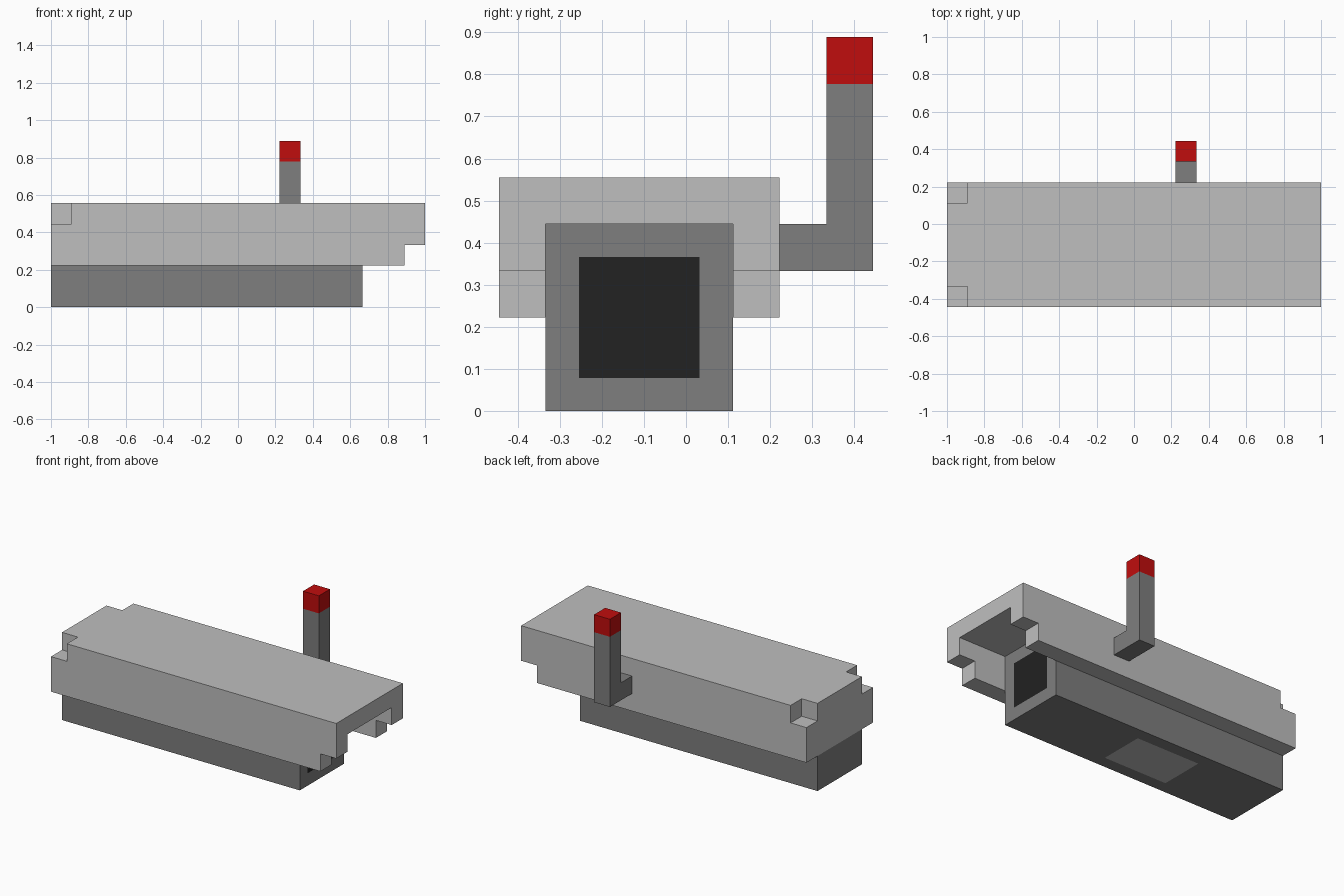
import bpy, bmesh
from mathutils import Vector

if "Cube" in bpy.data.objects:
    bpy.data.objects.remove(bpy.data.objects["Cube"], do_unlink=True)

U = 2 / 18  # block size


def material(name, r, g, b):
    m = bpy.data.materials.new(name)
    m.use_nodes = True
    m.diffuse_color = (r, g, b, 1)
    m.node_tree.nodes["Principled BSDF"].inputs["Base Color"].default_value = (r, g, b, 1)
    return m


light_grey = material("light grey", 0.52, 0.52, 0.52)
mid_grey = material("mid grey", 0.21, 0.21, 0.21)
near_black = material("near black", 0.016, 0.016, 0.016)
red = material("red", 0.53, 0.004, 0.004)


def add_object(name, bm, *mats):
    bmesh.ops.recalc_face_normals(bm, faces=bm.faces)
    me = bpy.data.meshes.new(name)
    bm.to_mesh(me)
    bm.free()
    for m in mats:
        me.materials.append(m)
    ob = bpy.data.objects.new(name, me)
    bpy.context.collection.objects.link(ob)
    return ob


def prism(points, axis, lo, hi):
    """Extrude a profile along x (points are y, z) or y (points are x, z); in blocks."""
    bm = bmesh.new()
    place = (lambda p: (lo, p[0], p[1])) if axis == "x" else (lambda p: (p[0], lo, p[1]))
    face = bm.faces.new([bm.verts.new(Vector(place(p)) * U) for p in points])
    new = bmesh.ops.extrude_face_region(bm, geom=[face])["geom"]
    step = Vector((1, 0, 0) if axis == "x" else (0, 1, 0)) * (hi - lo) * U
    bmesh.ops.translate(bm, vec=step, verts=[v for v in new if isinstance(v, bmesh.types.BMVert)])
    bmesh.ops.recalc_face_normals(bm, faces=bm.faces)
    return bm


def box(x, y, z):
    return prism([(x[0], z[0]), (x[1], z[0]), (x[1], z[1]), (x[0], z[1])], "y", *y)


# Upper housing: stepped side profile with a hollow front and two rear corner notches
housing = add_object("housing", prism(
    [(-9, 2), (8, 2), (8, 3), (9, 3), (9, 5), (-9, 5)], "y", -4, 2), light_grey)
cuts = [((5, 10), (-3, 1), (1, 4)),
        ((-10, -8), (-5, -3), (4, 6)),
        ((-10, -8), (1, 3), (4, 6))]
bpy.context.view_layer.objects.active = housing
for cut in cuts:
    cutter = add_object("cutter", box(*cut))
    cutter.hide_render = True
    mod = housing.modifiers.new("cut", "BOOLEAN")
    mod.operation = "DIFFERENCE"
    mod.solver = "EXACT"
    mod.object = cutter
    bpy.ops.object.modifier_apply(modifier=mod.name)
    bpy.data.objects.remove(cutter, do_unlink=True)

# Lower body with its raised end block
bm = prism([(-9, 0), (6, 0), (6, 4), (5, 4), (5, 2), (-9, 2)], "y", -3, 1)


def inset_panel(direction, index):
    face = max((f for f in bm.faces if f.normal.dot(direction) > 0.9),
               key=lambda f: f.calc_center_median().dot(direction))
    bmesh.ops.inset_individual(bm, faces=[face], thickness=U)
    face.material_index = index
    return face


# Dark opening in the end block
inset_panel(Vector((1, 0, 0)), 1)
# Light panel on the underside, shortened to four blocks
panel = inset_panel(Vector((0, 0, -1)), 2)
middle = panel.calc_center_median().x
for v in panel.verts:
    v.co.x = 0 if v.co.x > middle else -4 * U
add_object("lower_body", bm, mid_grey, near_black, light_grey)

# Lever on the back: bent arm with a red tip
add_object("lever_arm", prism(
    [(2, 3), (4, 3), (4, 7), (3, 7), (3, 4), (2, 4)], "x", 2, 3), mid_grey)
add_object("lever_tip", box((2, 3), (3, 4), (7, 8)), red)
